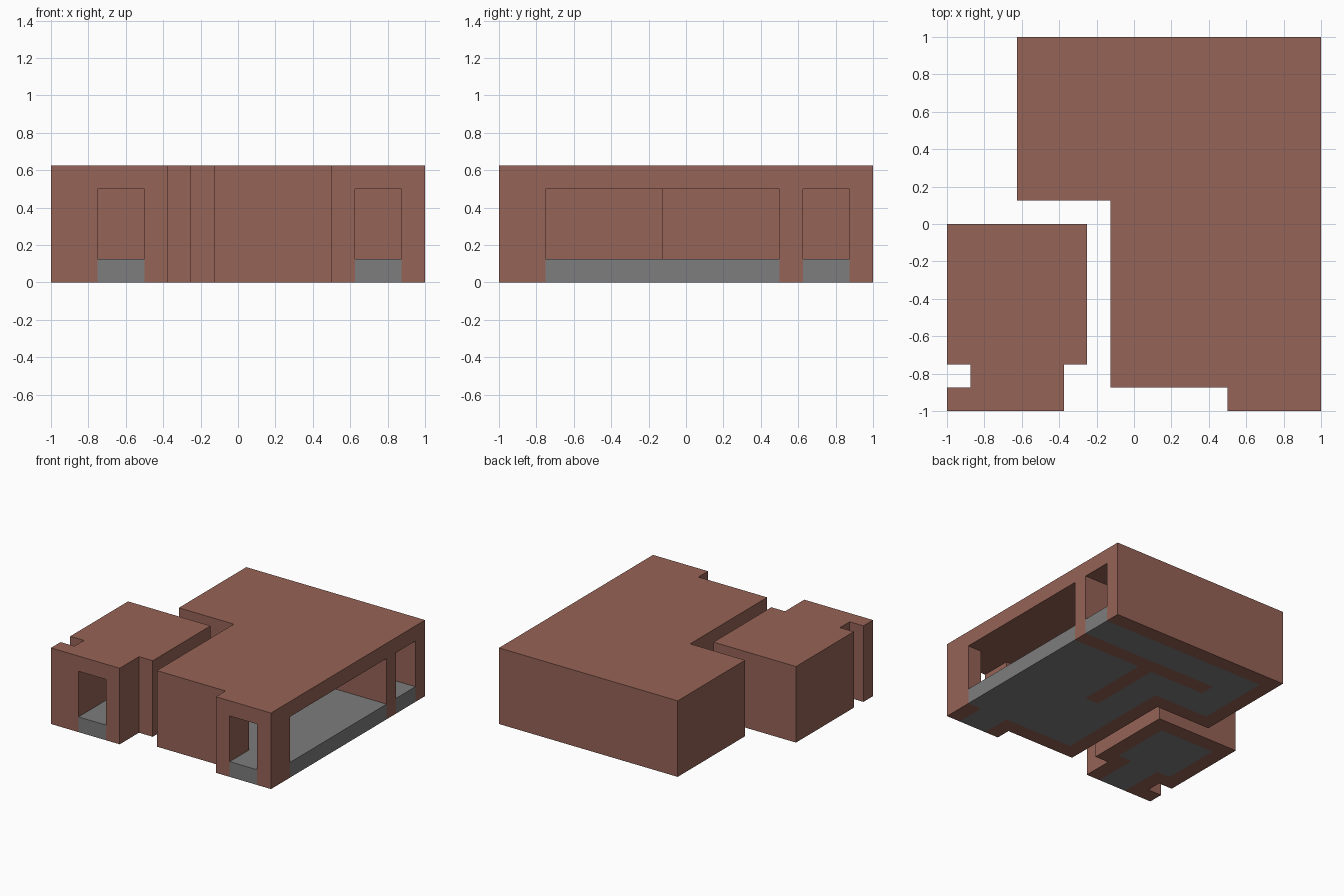
import bpy
import bmesh

UNIT = 0.125          # plan module: one wall thickness
ROOF_UNDERSIDE = 4    # heights in modules
ROOF_TOP = 5
FLOOR_TOP = 1

default_cube = bpy.data.objects.get("Cube")
if default_cube:
    bpy.data.objects.remove(default_cube, do_unlink=True)


def make_material(name, color):
    material = bpy.data.materials.new(name)
    material.use_nodes = True
    material.diffuse_color = color
    material.node_tree.nodes["Principled BSDF"].inputs["Base Color"].default_value = color
    return material


def prism(name, plan, bottom, top, material):
    """Extrude a plan outline, given in modules from the site corner."""
    bm = bmesh.new()
    corners = [bm.verts.new((x * UNIT - 1, y * UNIT - 1, bottom * UNIT)) for x, y in plan]
    base = bm.faces.new(corners)
    extruded = bmesh.ops.extrude_face_region(bm, geom=[base], use_keep_orig=True)
    raised = [v for v in extruded["geom"] if isinstance(v, bmesh.types.BMVert)]
    bmesh.ops.translate(bm, verts=raised, vec=(0, 0, (top - bottom) * UNIT))
    bmesh.ops.recalc_face_normals(bm, faces=bm.faces)
    mesh = bpy.data.meshes.new(name)
    bm.to_mesh(mesh)
    bm.free()
    mesh.materials.append(material)
    obj = bpy.data.objects.new(name, mesh)
    bpy.context.scene.collection.objects.link(obj)
    return obj


def building(name, outline, rooms):
    """Walls and roof hollowed by the room plan, with a floor slab inside."""
    shell = prism(name + "_walls_and_roof", outline, 0, ROOF_TOP, brick)
    prism(name + "_floor", rooms, 0, FLOOR_TOP, stone)

    # Push the openings past the outer faces so that they cut cleanly
    through = [(x + 0.5 if x == 16 else x, y - 0.5 if y == 0 else y) for x, y in rooms]
    cutter = prism(name + "_room_cutter", through, -1, ROOF_UNDERSIDE, brick)
    cutter.hide_render = True

    hollow = shell.modifiers.new("Hollow rooms", "BOOLEAN")
    hollow.operation = "DIFFERENCE"
    hollow.solver = "EXACT"
    hollow.object = cutter
    bpy.context.view_layer.update()
    evaluated = shell.evaluated_get(bpy.context.evaluated_depsgraph_get())
    hollowed = bpy.data.meshes.new_from_object(evaluated)
    shell.modifiers.clear()
    shell.data = hollowed
    bpy.data.objects.remove(cutter, do_unlink=True)


brick = make_material("brick brown", (0.305, 0.125, 0.093, 1))
stone = make_material("stone grey", (0.205, 0.205, 0.205, 1))

# Large house: front door, two side openings and a T-shaped partition
building(
    "main_house",
    outline=[(3, 16), (3, 9), (7, 9), (7, 1), (12, 1), (12, 0), (16, 0), (16, 16)],
    rooms=[(4, 15), (4, 10), (8, 10), (8, 2), (13, 2), (13, 0), (15, 0), (15, 2),
           (16, 2), (16, 12), (11, 12), (11, 7), (10, 7), (10, 12), (6, 12),
           (6, 13), (16, 13), (16, 15)],
)

# Small house: one room with a narrow porch and front door
building(
    "small_house",
    outline=[(0, 8), (0, 2), (1, 2), (1, 1), (0, 1), (0, 0), (5, 0), (5, 2), (6, 2), (6, 8)],
    rooms=[(1, 7), (1, 3), (2, 3), (2, 0), (4, 0), (4, 3), (5, 3), (5, 7)],
)
